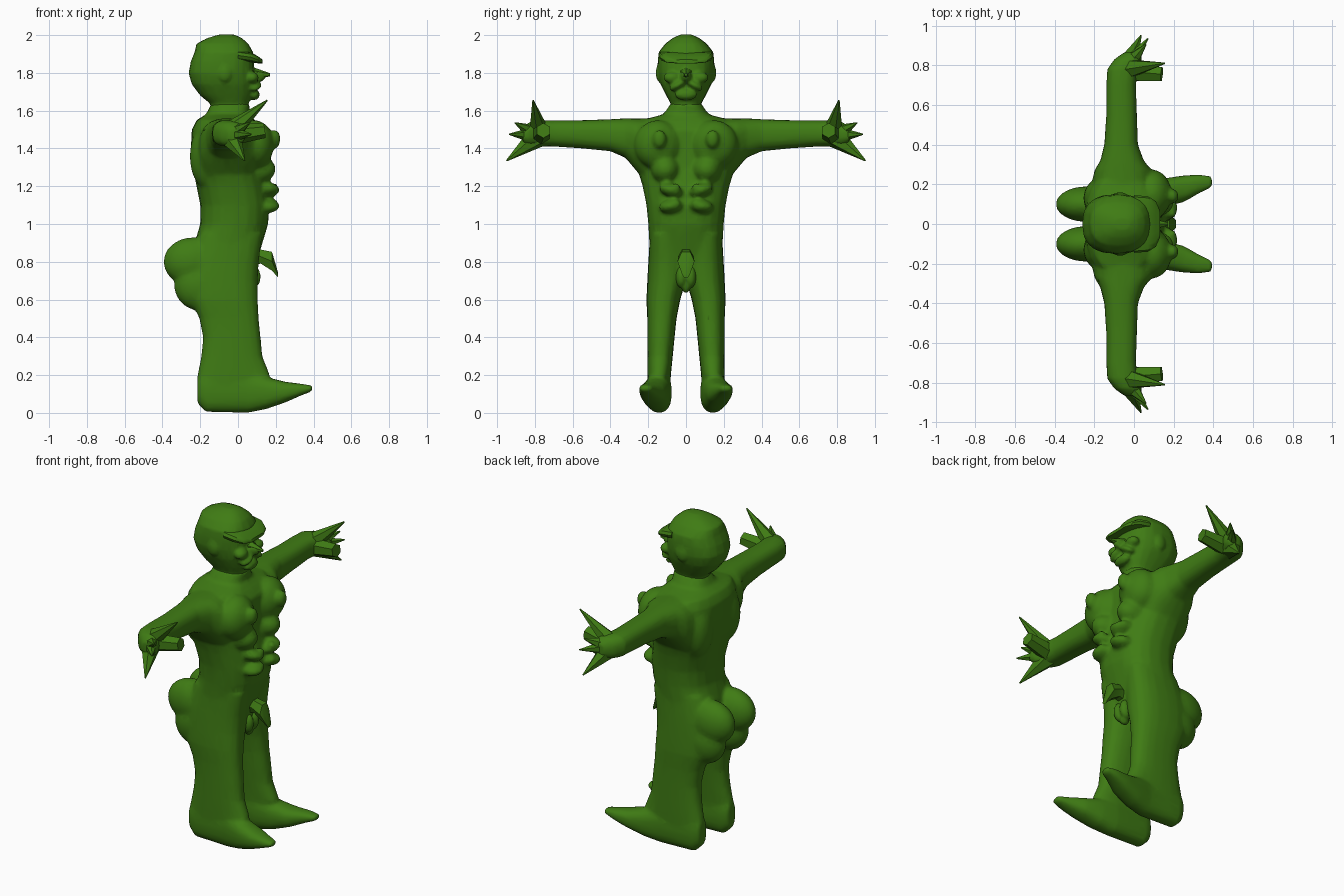
import bpy, bmesh, math
from mathutils import Vector, Matrix

mat = bpy.data.materials.new("green")
mat.diffuse_color = (0.05, 0.2, 0.007, 1)


def loft(bm, axis, rings, s=1, n=20, p=0.8):
    """Skin rounded rings (pos, a0, a1, b0, b1) along axis; s=-1 mirrors in y."""
    loops = []
    for pos, a0, a1, b0, b1 in rings:
        loop = []
        for i in range(n):
            t = 2 * math.pi * i / n
            c, d = math.cos(t), math.sin(t)
            a = (a0 + a1) / 2 + (a1 - a0) / 2 * math.copysign(abs(c) ** p, c)
            b = (b0 + b1) / 2 + (b1 - b0) / 2 * math.copysign(abs(d) ** p, d)
            x, y, z = {"x": (pos, a, b), "y": (a, pos, b), "z": (a, b, pos)}[axis]
            loop.append(bm.verts.new((x, y * s, z)))
        loops.append(loop)
    faces = [bm.faces.new(loops[0]), bm.faces.new(loops[-1][::-1])]
    for l0, l1 in zip(loops, loops[1:]):
        for i in range(n):
            j = (i + 1) % n
            faces.append(bm.faces.new((l0[i], l1[i], l1[j], l0[j])))
    bmesh.ops.recalc_face_normals(bm, faces=faces)


def ball(bm, c, r, tilt=0):
    m = Matrix.Translation(c) @ Matrix.Rotation(tilt, 4, "X") @ Matrix.Diagonal((*r, 1))
    bmesh.ops.create_icosphere(bm, subdivisions=3, radius=1, matrix=m)


def spike(bm, base, tip, r, r2=0.004, n=6):
    a, b = Vector(base), Vector(tip)
    m = Matrix.Translation((a + b) / 2) @ (b - a).to_track_quat("Z", "Y").to_matrix().to_4x4()
    bmesh.ops.create_cone(bm, cap_ends=True, segments=n, radius1=r, radius2=r2,
                          depth=(b - a).length, matrix=m)


def finish(name, bm, voxel=None, smooth=4, ratio=0.25):
    me = bpy.data.meshes.new(name)
    bm.to_mesh(me)
    bm.free()
    ob = bpy.data.objects.new(name, me)
    bpy.context.collection.objects.link(ob)
    me.materials.append(mat)
    if voxel:
        m = ob.modifiers.new("fuse", "REMESH")
        m.mode, m.voxel_size, m.use_smooth_shade = "VOXEL", voxel, True
        m = ob.modifiers.new("soften", "SMOOTH")
        m.factor, m.iterations = 0.5, smooth
        m = ob.modifiers.new("facet", "DECIMATE")
        m.ratio = ratio
    return ob


# Body: torso, arms, legs, feet and muscles fused into one skin
bm = bmesh.new()
loft(bm, "z", [
    (0.72, -0.2, 0.09, -0.17, 0.17), (0.8, -0.24, 0.1, -0.195, 0.195),
    (0.9, -0.23, 0.13, -0.195, 0.195), (1.0, -0.2, 0.16, -0.2, 0.2),
    (1.1, -0.2, 0.165, -0.21, 0.21), (1.2, -0.22, 0.15, -0.23, 0.23),
    (1.3, -0.24, 0.13, -0.26, 0.26), (1.4, -0.25, 0.13, -0.28, 0.28),
    (1.5, -0.245, 0.13, -0.27, 0.27), (1.55, -0.22, 0.09, -0.24, 0.24),
    (1.58, -0.17, 0.06, -0.12, 0.12), (1.64, -0.14, 0.06, -0.08, 0.08)])
for s in (1, -1):
    loft(bm, "y", [
        (0.12, -0.21, 0.1, 1.2, 1.56), (0.22, -0.21, 0.1, 1.23, 1.56),
        (0.27, -0.2, 0.09, 1.29, 1.56), (0.32, -0.17, 0.05, 1.35, 1.56),
        (0.4, -0.15, 0.02, 1.385, 1.555), (0.55, -0.14, 0.015, 1.4, 1.55),
        (0.7, -0.14, 0.01, 1.41, 1.55), (0.78, -0.135, 0.02, 1.41, 1.55),
        (0.83, -0.1, 0.04, 1.41, 1.54), (0.865, -0.05, 0.04, 1.43, 1.51)], s)
    loft(bm, "z", [
        (0.05, -0.21, 0.1, 0.09, 0.2), (0.2, -0.215, 0.17, 0.08, 0.205),
        (0.3, -0.195, 0.13, 0.07, 0.205), (0.4, -0.185, 0.12, 0.06, 0.205),
        (0.5, -0.205, 0.11, 0.05, 0.205), (0.6, -0.25, 0.105, 0.03, 0.21),
        (0.7, -0.27, 0.105, 0.0, 0.205), (0.8, -0.26, 0.11, 0.0, 0.2),
        (0.95, -0.2, 0.13, 0.02, 0.19)], s)
    loft(bm, "x", [
        (-0.215, 0.1, 0.18, 0.05, 0.2), (-0.17, 0.085, 0.2, 0.005, 0.22),
        (0.05, 0.075, 0.21, 0.0, 0.22), (0.15, 0.085, 0.23, 0.02, 0.19),
        (0.25, 0.11, 0.245, 0.055, 0.165), (0.33, 0.155, 0.25, 0.09, 0.155),
        (0.395, 0.185, 0.24, 0.115, 0.145)], s)
    ball(bm, (-0.24, 0.1 * s, 0.8), (0.155, 0.09, 0.13))        # buttock
    ball(bm, (-0.2, 0.11 * s, 0.68), (0.14, 0.085, 0.14))       # hamstring
    ball(bm, (0.09, 0.15 * s, 1.42), (0.1, 0.125, 0.13))        # chest
    ball(bm, (0.1, 0.11 * s, 1.29), (0.1, 0.075, 0.075))        # lower chest
    ball(bm, (-0.17, 0.13 * s, 1.36), (0.085, 0.1, 0.17))       # shoulder blade
    ball(bm, (0.195, 0.14 * s, 1.45), (0.03, 0.036, 0.05))
    for z, t in ((1.18, 0.3), (1.095, -0.15)):                  # stomach muscles
        ball(bm, (0.155, 0.08 * s, z), (0.065, 0.065, 0.036), t * s)
        ball(bm, (0.19, 0.055 * s, z + 0.012), (0.025, 0.025, 0.025))
finish("body", bm, 0.012, 4, 0.3)

# Claw-like fingers
for s, side in ((1, "left"), (-1, "right")):
    bm = bmesh.new()
    for base, tip, r, r2 in (
            ((-0.04, 0.78, 1.49), (0.155, 0.81, 1.655), 0.055, 0.004),
            ((-0.04, 0.77, 1.47), (0.14, 0.755, 1.495), 0.055, 0.04),
            ((-0.04, 0.79, 1.47), (0.06, 0.905, 1.535), 0.055, 0.004),
            ((-0.04, 0.79, 1.47), (0.07, 0.935, 1.475), 0.05, 0.004),
            ((-0.04, 0.79, 1.46), (0.035, 0.95, 1.335), 0.06, 0.004)):
        spike(bm, (base[0], base[1] * s, base[2]), (tip[0], tip[1] * s, tip[2]), r, r2)
    finish(side + "_claws", bm)

# Head with cap dome, brow, cheeks, nose, moustache and chin
bm = bmesh.new()
loft(bm, "z", [
    (1.58, -0.15, 0.06, -0.085, 0.085), (1.635, -0.145, 0.055, -0.08, 0.08),
    (1.68, -0.2, 0.075, -0.105, 0.105), (1.74, -0.245, 0.085, -0.135, 0.135),
    (1.8, -0.262, 0.085, -0.15, 0.15), (1.86, -0.25, 0.085, -0.15, 0.15),
    (1.91, -0.23, 0.08, -0.145, 0.145), (1.955, -0.22, 0.055, -0.11, 0.11),
    (1.985, -0.16, 0.02, -0.07, 0.07), (2.003, -0.1, -0.02, -0.03, 0.03)])
ball(bm, (0.085, 0, 1.685), (0.03, 0.06, 0.03))
ball(bm, (0.1, 0, 1.785), (0.05, 0.028, 0.035))
for s in (1, -1):
    ball(bm, (0.075, 0.075 * s, 1.775), (0.035, 0.045, 0.03))
    ball(bm, (0.085, 0.045 * s, 1.735), (0.04, 0.05, 0.02), -0.5 * s)
    ball(bm, (-0.07, 0.145 * s, 1.8), (0.035, 0.015, 0.045))
finish("head", bm, 0.01, 2, 0.3)

bm = bmesh.new()
spike(bm, (0.07, 0, 1.795), (0.17, 0, 1.79), 0.038, 0.008)
finish("nose", bm)

# Cap visor
bm = bmesh.new()
loft(bm, "x", [(0.0, -0.145, 0.145, 1.865, 1.92), (0.07, -0.14, 0.14, 1.855, 1.91),
               (0.11, -0.115, 0.115, 1.85, 1.885), (0.13, -0.07, 0.07, 1.85, 1.87)], n=14, p=0.6)
finish("cap_visor", bm)

# Groin wedge and the small lumps under it
bm = bmesh.new()
loft(bm, "x", [(0.07, -0.035, 0.035, 0.77, 0.88), (0.12, -0.04, 0.04, 0.785, 0.87),
               (0.18, -0.045, 0.045, 0.745, 0.86), (0.212, -0.02, 0.02, 0.715, 0.745)], n=6, p=1)
finish("groin_wedge", bm)
bm = bmesh.new()
for s in (1, -1):
    ball(bm, (0.08, 0.025 * s, 0.72), (0.04, 0.03, 0.06))
ball(bm, (0.07, 0, 0.67), (0.03, 0.025, 0.035))
finish("groin_lumps", bm, 0.008, 2, 0.4)

for ob in bpy.context.collection.objects:
    ob.select_set(True)
    bpy.context.view_layer.objects.active = ob
bpy.ops.object.shade_smooth_by_angle(angle=math.radians(35))
